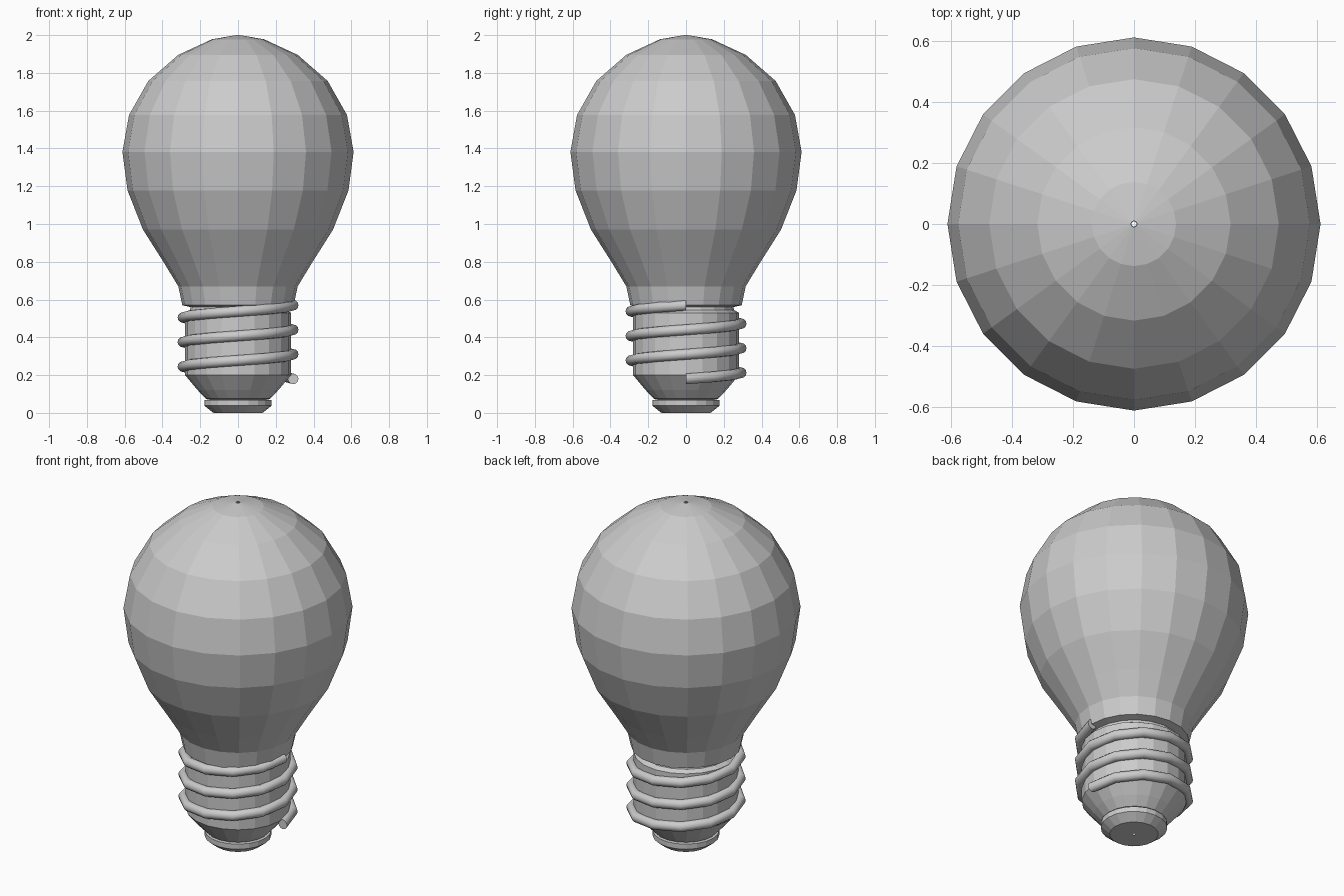
import bpy, bmesh, math

if "Cube" in bpy.data.objects:
    bpy.data.objects.remove(bpy.data.objects["Cube"])

grey = bpy.data.materials.new("plain grey")
grey.diffuse_color = (0.6, 0.6, 0.6, 1)
grey.use_nodes = True
grey.node_tree.nodes["Principled BSDF"].inputs["Base Color"].default_value = grey.diffuse_color
SIDES = 20


def finish(bm, name, smooth=False):
    bmesh.ops.recalc_face_normals(bm, faces=bm.faces)
    mesh = bpy.data.meshes.new(name)
    bm.to_mesh(mesh)
    bm.free()
    mesh.materials.append(grey)
    obj = bpy.data.objects.new(name, mesh)
    bpy.context.collection.objects.link(obj)
    if smooth:
        bpy.context.view_layer.objects.active = obj
        obj.select_set(True)
        bpy.ops.object.shade_smooth_by_angle(angle=math.radians(50))
        obj.select_set(False)
    return obj


def skin(bm, rings):
    """Join consecutive closed rings of vertices with quads."""
    for a, b in zip(rings, rings[1:]):
        n = len(a)
        for i in range(n):
            j = (i + 1) % n
            bm.faces.new((a[i], a[j], b[j], b[i]))


def lathe(name, profile):
    """Revolve (radius, height) points about z."""
    bm = bmesh.new()
    step = math.tau / SIDES
    rings = [[bm.verts.new((r * math.cos(i * step), r * math.sin(i * step), z))
              for i in range(SIDES)] for r, z in profile]
    skin(bm, rings)
    return finish(bm, name)


def helix(name, radius, wire, z0, pitch, turns, steps, sides):
    """Round wire wound counter-clockwise upward, with flat ends."""
    bm = bmesh.new()
    rings = []
    for k in range(turns * steps + 1):
        a = math.tau * k / steps
        z = z0 + pitch * k / steps
        ring = []
        for s in range(sides):
            t = math.tau * s / sides
            r = radius + wire * math.cos(t)
            ring.append(bm.verts.new((r * math.cos(a), r * math.sin(a),
                                      z + wire * math.sin(t))))
        rings.append(ring)
    skin(bm, rings)
    bm.faces.new(rings[0])
    bm.faces.new(rings[-1])
    return finish(bm, name, smooth=True)


# Glass bulb with a pinhole at the crown and a rim turned in at the neck
lathe("glass_bulb", [(0.01, 2.0), (0.138, 1.978), (0.317, 1.895), (0.475, 1.757),
                     (0.577, 1.577), (0.612, 1.382), (0.585, 1.178), (0.503, 0.97),
                     (0.392, 0.795), (0.316, 0.67), (0.295, 0.57), (0.25, 0.56)])

# Metal screw body, tapering at the bottom
lathe("screw_body", [(0.25, 0.565), (0.255, 0.545), (0.28, 0.53), (0.28, 0.2),
                     (0.215, 0.122), (0.17, 0.075), (0.14, 0.07)])

# Foot contact with a pinhole in the centre
lathe("foot_contact", [(0.14, 0.072), (0.178, 0.068), (0.178, 0.038),
                       (0.13, 0.0), (0.008, 0.0)])

# Wire thread wound three times around the body
helix("screw_thread", 0.292, 0.028, 0.18, 0.13, 3, 12, 12)
